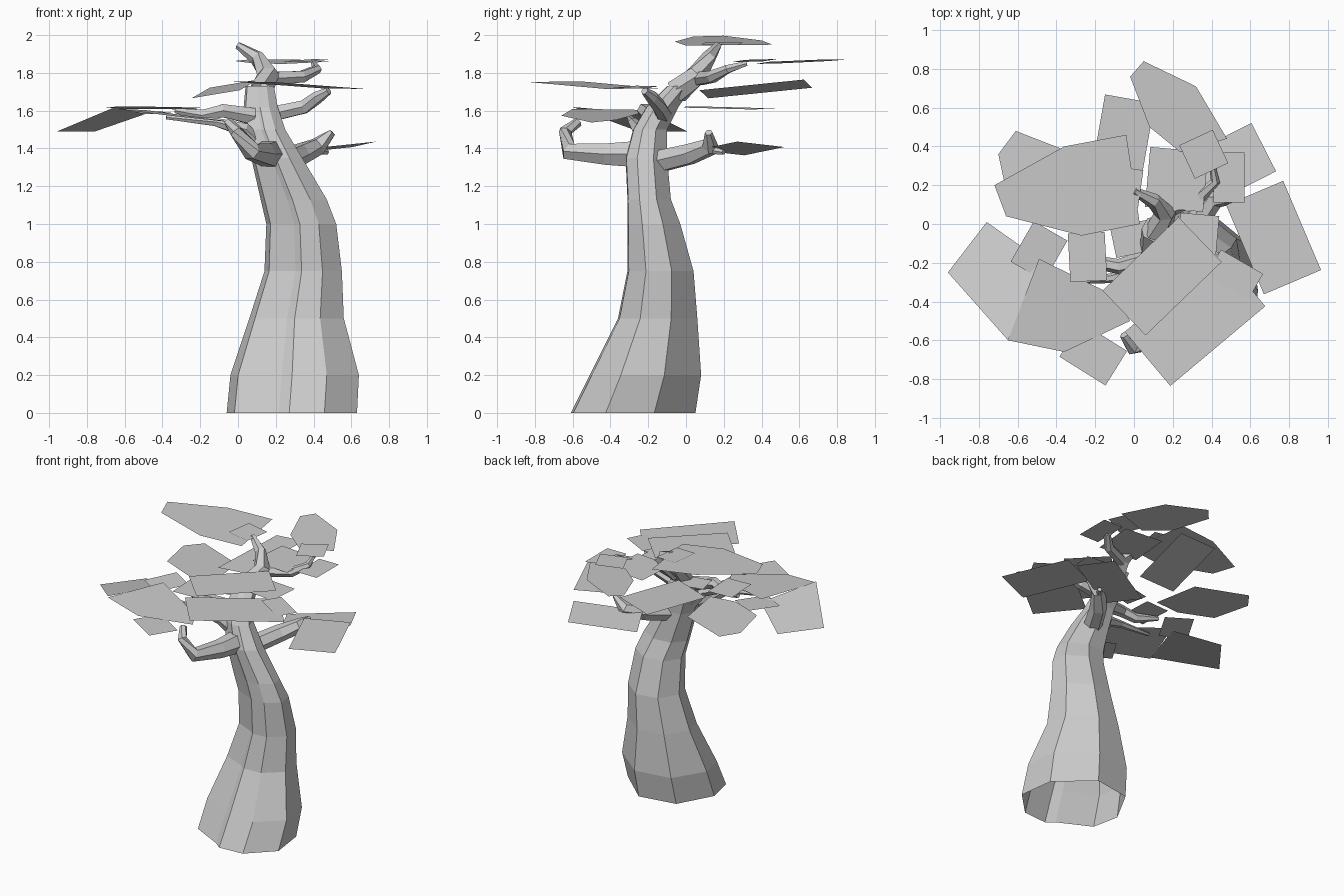
import bpy
import bmesh
from math import cos, sin, pi, radians
from mathutils import Vector

cube = bpy.data.objects.get("Cube")
if cube:
    bpy.data.objects.remove(cube, do_unlink=True)

grey = bpy.data.materials.new("plain_grey")
grey.use_nodes = True
grey.diffuse_color = (0.6, 0.6, 0.6, 1)
grey.node_tree.nodes["Principled BSDF"].inputs["Base Color"].default_value = grey.diffuse_color


def add_object(name, bm):
    mesh = bpy.data.meshes.new(name)
    bm.to_mesh(mesh)
    bm.free()
    mesh.materials.append(grey)
    obj = bpy.data.objects.new(name, mesh)
    bpy.context.collection.objects.link(obj)
    return obj


def loft(name, rings):
    """Skin a list of equally long point rings with flat quads and cap the end."""
    bm = bmesh.new()
    loops = [[bm.verts.new(point) for point in ring] for ring in rings]
    for low, high in zip(loops, loops[1:]):
        for i in range(len(low)):
            j = (i + 1) % len(low)
            bm.faces.new((low[i], low[j], high[j], high[i]))
    bm.faces.new(loops[-1])
    return add_object(name, bm)


def branch(name, path, radii, sides=6):
    """Tapered faceted tube along a path."""
    points = [Vector(p) for p in path]
    rings = []
    for i, point in enumerate(points):
        ahead = points[min(i + 1, len(points) - 1)]
        behind = points[max(i - 1, 0)]
        turn = (ahead - behind).to_track_quat('Z', 'Y')
        rings.append([point + turn @ Vector((cos(2 * pi * k / sides), sin(2 * pi * k / sides), 0)) * radii[i]
                      for k in range(sides)])
    return loft(name, rings)


def leaf(name, outline, height, slope=(0, 0)):
    """Single flat sheet; height is taken at the middle of the outline."""
    mid_x = sum(p[0] for p in outline) / len(outline)
    mid_y = sum(p[1] for p in outline) / len(outline)
    bm = bmesh.new()
    face = bm.faces.new([bm.verts.new((x, y, height + (x - mid_x) * slope[0] + (y - mid_y) * slope[1]))
                         for x, y in outline])
    face.normal_update()
    if face.normal.z < 0:
        face.normal_flip()
    return add_object(name, bm)


def square_leaf(name, centre, width, depth, turn, slope=(0, 0)):
    c, s = cos(radians(turn)), sin(radians(turn))
    corners = []
    for side_x, side_y in ((-1, -1), (1, -1), (1, 1), (-1, 1)):
        u, v = side_x * width / 2, side_y * depth / 2
        corners.append((centre[0] + u * c - v * s, centre[1] + u * s + v * c))
    return leaf(name, corners, centre[2], slope)


# Trunk: one fluted section fitted to a box (left, right, front, back) per height
section = [(0, .55), (.06, .25), (.4, .07), (.48, 0), (.75, .02),
           (1, .28), (.95, .67), (.6, 1), (.2, .93)]
levels = [
    (0, -.06, .63, -.61, .05),
    (.2, -.04, .64, -.51, .08),
    (.5, .06, .56, -.36, .06),
    (.75, .14, .55, -.31, .04),
    (1, .15, .52, -.31, -.03),
    (1.13, .12, .47, -.31, -.08),
    (1.35, .07, .34, -.32, -.1),
    (1.5, .04, .25, -.28, -.1),
    (1.62, .03, .21, -.21, -.04),
    (1.73, .04, .19, -.1, .04),
]
loft("trunk", [[(x0 + (x1 - x0) * u, y0 + (y1 - y0) * v, z) for u, v in section]
               for z, x0, x1, y0, y1 in levels])

# Branches
branch("top_branch", [(.12, -.05, 1.7), (.16, .06, 1.79), (.1, .12, 1.88), (0, .17, 1.945)],
       [.07, .06, .04, .02])
branch("front_branch", [(.17, -.25, 1.37), (.14, -.42, 1.37), (.07, -.62, 1.385),
                        (-.01, -.64, 1.49), (-.05, -.57, 1.54)], [.08, .065, .05, .035, .025])
branch("left_low_branch", [(.24, -.15, 1.33), (.33, .02, 1.37), (.42, .13, 1.41), (.5, .12, 1.485)],
       [.065, .06, .05, .02])
branch("left_low_twig", [(.39, .1, 1.4), (.47, .2, 1.38)], [.03, .015])
branch("left_high_branch", [(.17, -.12, 1.58), (.35, -.14, 1.62), (.42, -.18, 1.67), (.48, -.22, 1.705)],
       [.045, .04, .035, .02])
branch("back_branch", [(.17, .07, 1.77), (.34, .14, 1.78), (.42, .22, 1.82), (.4, .32, 1.85)],
       [.04, .035, .025, .015])
branch("right_branch", [(.08, -.18, 1.57), (-.08, -.22, 1.6), (-.18, -.2, 1.575), (-.33, -.14, 1.6)],
       [.05, .04, .035, .015])
branch("right_low_branch", [(.1, -.2, 1.42), (.03, -.25, 1.5), (-.12, -.28, 1.54), (-.38, -.3, 1.565)],
       [.05, .04, .025, .012])

# Many-sided leaves
leaf("crown_leaf", [(-.72, .2), (-.36, .4), (-.04, .46), (.03, 0), (-.27, -.06), (-.66, .04)],
     1.97, (-.07, 0))
leaf("back_leaf", [(-.02, .76), (.05, .84), (.32, .71), (.48, .44), (.24, .37), (.08, .5)],
     1.86, (.03, .06))
leaf("right_back_leaf", [(-.7, .36), (-.61, .48), (-.25, .34), (-.2, 0), (-.4, -.02), (-.64, .08)],
     1.615, (-.02, -.03))
leaf("right_front_leaf", [(-.65, -.6), (-.36, -.66), (-.02, -.5), (-.1, -.37), (-.49, -.18)],
     1.575, (-.12, .03))
leaf("right_drooping_leaf", [(-.96, -.25), (-.65, -.6), (-.49, -.18), (-.76, .01)],
     1.545, (.224, -.173))

# Four-cornered leaves
square_leaf("front_leaf", (.315, -.49, 1.735), .64, .365, 40, (-.05, -.03))
square_leaf("middle_leaf", (.145, -.27, 1.8), .545, .32, 44)
square_leaf("left_leaf", (.72, -.07, 1.49), .5, .32, -67)
square_leaf("left_back_leaf", (.46, .29, 1.4), .47, .28, 27, (.13, -.05))
square_leaf("back_low_leaf", (-.07, .37, 1.715), .26, .56, -10, (.18, .07))
square_leaf("upper_leaf", (.22, .23, 1.81), .3, .31, -5)

# Small leaves at the twig ends
square_leaf("crown_tip_leaf", (-.05, .19, 1.955), .17, .2, -8, (-.07, 0))
square_leaf("back_tip_leaf", (.36, .36, 1.865), .19, .19, 25, (.05, .05))
square_leaf("left_tip_leaf", (.49, .24, 1.81), .16, .26, 0)
square_leaf("left_high_tip_leaf", (.52, -.26, 1.725), .25, .15, -30, (-.05, 0))
square_leaf("front_tip_leaf", (-.21, -.67, 1.55), .28, .21, -32)
square_leaf("right_tip_leaf", (-.24, -.17, 1.625), .19, .25, 3)
square_leaf("right_inner_leaf", (.02, -.07, 1.64), .26, .16, 12)
square_leaf("right_outer_leaf", (-.49, -.14, 1.59), .2, .24, -30, (0, .05))
square_leaf("trunk_side_leaf", (.33, -.07, 1.72), .2, .24, -5)
